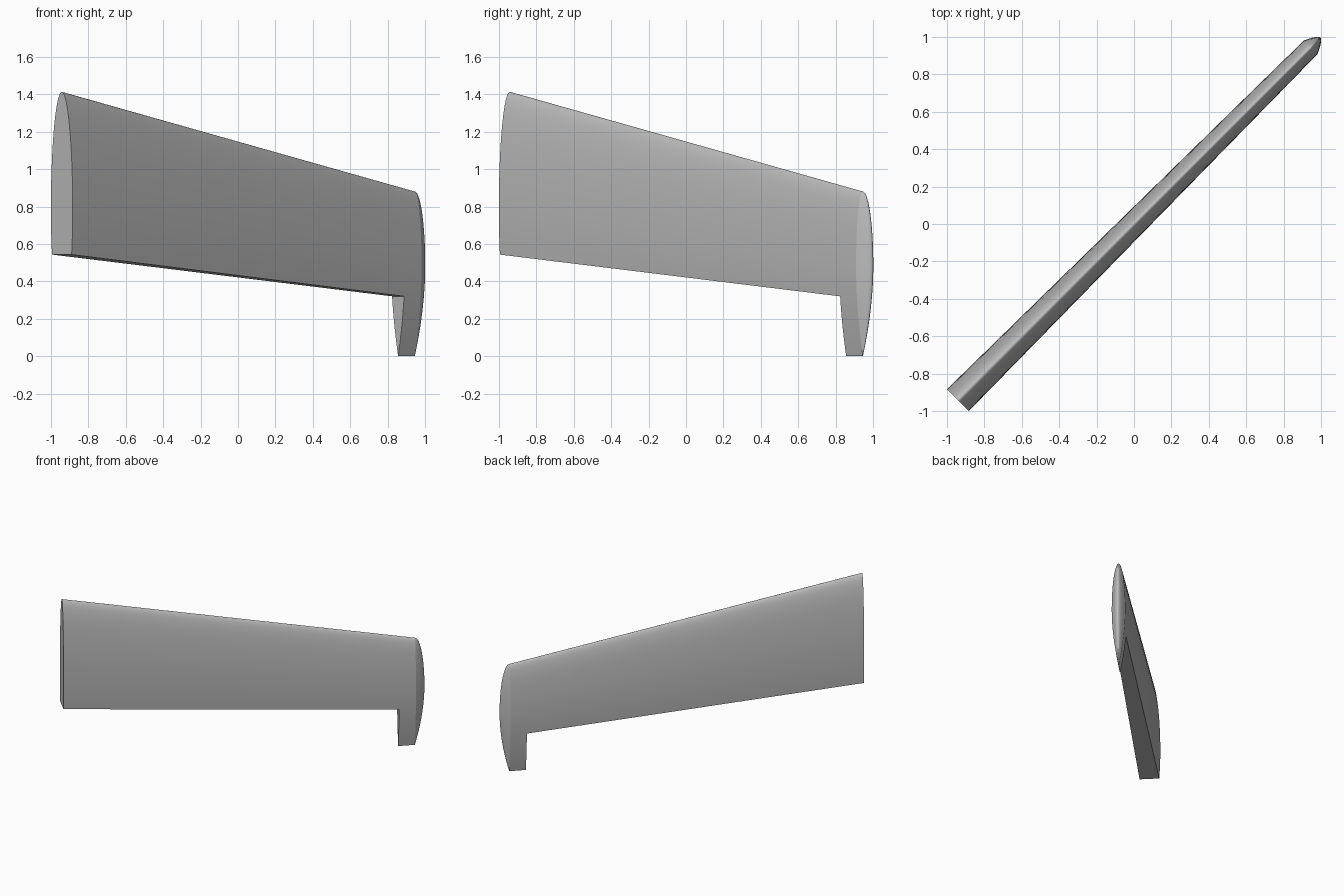
import bpy, bmesh
from math import sin, cos, pi, sqrt

cube = bpy.data.objects.get("Cube")
if cube:
    bpy.data.objects.remove(cube, do_unlink=True)

# Positions along the span are measured as x (= y) on the diagonal
ROOT, HINGE, TIP = -0.942, 0.856, 0.945
ROOT_CHORD, TIP_CHORD = 1.413, 0.88
THICK = 0.0585          # half thickness per unit of chord
PEAK = 0.45             # chord fraction of the thickest point


def chord(p):
    return ROOT_CHORD + (TIP_CHORD - ROOT_CHORD) * (p - ROOT) / (TIP - ROOT)


def cut(p):
    """Chord fraction at which the lower cutout ends the panel."""
    z = 0.543 + (0.32 - 0.543) * (p - ROOT) / (HINGE - ROOT)
    return 1 - z / chord(p)


def half_thickness(u):
    if u < PEAK:
        return THICK * sqrt(max(0, 1 - (1 - u / PEAK) ** 2))
    return THICK * (1 - min(1, (u - PEAK) / (1 - PEAK)) ** 1.9)


bm = bmesh.new()
patch = bm.faces.layers.int.new("patch")


def add_face(verts, group):
    f = bm.faces.new(verts)
    f[patch] = group
    f.smooth = True


def section(p, fractions, side, narrow=1, bulge=0):
    """One line of points down a side of the aerofoil at span position p."""
    c, row = chord(p), []
    for u in fractions:
        h = half_thickness(u) * c
        s, t = h * bulge / sqrt(2), side * h * narrow / sqrt(2)
        row.append(bm.verts.new((p + s + t, p + s - t, c * (1 - u))))
    return row


def loft(rows, group):
    for a, b in zip(rows, rows[1:]):
        for i in range(len(a) - 1):
            add_face((a[i], b[i], b[i + 1], a[i + 1]), group)


# Chord fractions: fine at the nose, then even down to the cutout
END = cut(HINGE)
STEPS = 14
nose = [PEAK * (1 - cos(i * pi / 2 / STEPS)) for i in range(STEPS)]
upper = nose + [PEAK + (END - PEAK) * i / 5 for i in range(6)]
lower = [END + (1 - END) * i / 8 for i in range(9)]
root_u = [u * cut(ROOT) / END for u in upper]

# Rounded tip rings: width factor and outward bulge
CAP = [(1, 0), (0.82, 0.38), (0.64, 0.73), (0.44, 1.05), (0.24, 1.3), (0.1, 1.39), (0, 1.42)]

root_rows, hinge_rows, tab_rows = [], [], []
for side in (-1, 1):
    root = section(ROOT, root_u, side)
    hinge = section(HINGE, upper, side)
    loft([root, hinge, section(TIP, upper, side)], 0)
    tab = section(HINGE, lower, side)
    loft([tab, section(TIP, lower, side)], 0)
    loft([section(TIP, upper + lower[1:], side, w, b) for w, b in CAP], 1)
    root_rows.append(root)
    hinge_rows.append(hinge)
    tab_rows.append(tab)

# Flat ends: root face, cutout underside and inner side of the tab
loft(root_rows, 2)
add_face((root_rows[0][-1], root_rows[1][-1], hinge_rows[1][-1], hinge_rows[0][-1]), 3)
loft(tab_rows, 4)

bmesh.ops.remove_doubles(bm, verts=bm.verts, dist=0.0001)
bmesh.ops.recalc_face_normals(bm, faces=bm.faces)

# Keep edges crisp where two patches meet and along the trailing edge
for e in bm.edges:
    if len({f[patch] for f in e.link_faces}) > 1 or all(v.co.z < 0.0001 for v in e.verts):
        e.smooth = False

mesh = bpy.data.meshes.new("tail_surface")
bm.to_mesh(mesh)
bm.free()
mesh.attributes.remove(mesh.attributes["patch"])

grey = bpy.data.materials.new("plain_grey")
grey.use_nodes = True
colour = (0.5, 0.5, 0.5, 1)
grey.diffuse_color = colour
grey.node_tree.nodes["Principled BSDF"].inputs["Base Color"].default_value = colour
mesh.materials.append(grey)

obj = bpy.data.objects.new("tail_surface", mesh)
bpy.context.collection.objects.link(obj)
